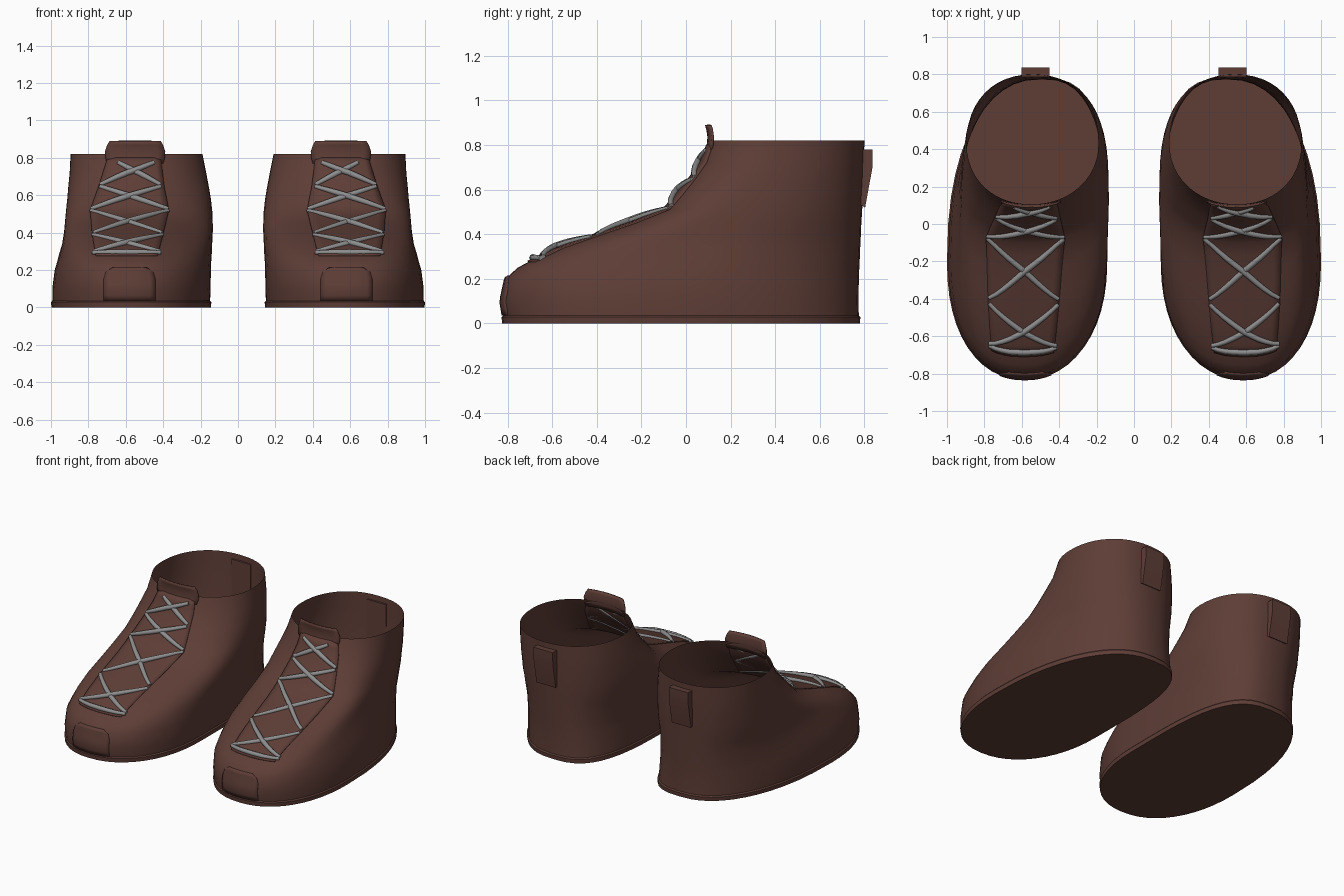
import bpy, bmesh, math
from mathutils import Vector
from mathutils.bvhtree import BVHTree

if "Cube" in bpy.data.objects:
    bpy.data.objects.remove(bpy.data.objects["Cube"])


def material(name, rgb):
    m = bpy.data.materials.new(name)
    m.diffuse_color = (*rgb, 1)
    m.use_nodes = True
    m.node_tree.nodes["Principled BSDF"].inputs["Base Color"].default_value = m.diffuse_color
    return m


LEATHER = material("brown_leather", (0.112, 0.047, 0.037))
LACE = material("grey_lace", (0.27, 0.27, 0.27))
SEG = 48


def finish(name, bm, thick=0, angle=40):
    """Turn a bmesh into a mirrored pair of smooth-shaded parts."""
    bmesh.ops.recalc_face_normals(bm, faces=bm.faces)
    me = bpy.data.meshes.new(name)
    bm.to_mesh(me)
    bm.free()
    me.materials.append(LEATHER)
    ob = bpy.data.objects.new(name, me)
    bpy.context.collection.objects.link(ob)
    bpy.ops.object.select_all(action='DESELECT')
    ob.select_set(True)
    bpy.context.view_layer.objects.active = ob
    bpy.ops.object.shade_smooth_by_angle(angle=math.radians(angle))
    if thick:
        s = ob.modifiers.new("thickness", 'SOLIDIFY')
        s.thickness = thick
        s.offset = 0
    ob.modifiers.new("pair", 'MIRROR').use_mirror_merge = False
    return ob


def outline(z, x0, x1, yf, yc, yb, n, grow=0):
    """Egg-shaped horizontal slice of the shoe."""
    cx, a = (x0 + x1) / 2, (x1 - x0) / 2 + grow
    tip = 0.585 - 0.035 * max(0, (z - 0.5) / 0.32)
    heel = 0.485 + 0.055 * min(1, z / 0.8)
    back_n = 2.6 - 0.4 * min(1, z / 0.8)
    pts = []
    for i in range(SEG):
        t = 2 * math.pi * i / SEG
        c, s = math.cos(t), math.sin(t)
        e = n if s < 0 else back_n
        px = math.copysign(abs(c) ** (2 / e), c)
        py = math.copysign(abs(s) ** (2 / e), s)
        b = (yb - yc if s > 0 else yc - yf) + grow
        shift = ((heel if s > 0 else tip) - cx) * py * py
        pts.append(Vector((cx + a * px + shift, yc + b * py, z)))
    return pts


def loft(bm, rings):
    loops = [[bm.verts.new(p) for p in r] for r in rings]
    for lo, hi in zip(loops, loops[1:]):
        for i in range(SEG):
            j = (i + 1) % SEG
            bm.faces.new((lo[i], lo[j], hi[j], hi[i]))
    return loops


# Upper: open shell; rows are z, x min, x max, y front, y widest, y back, squareness
ROWS = [
    (0.03, .150, .993, -.82, -.20, .775, 2.2),
    (0.10, .147, .993, -.832, -.20, .773, 2.2),
    (0.20, .145, .980, -.81, -.17, .775, 2.3),
    (0.25, .143, .965, -.755, -.12, .777, 2.4),
    (0.29, .140, .955, -.68, -.06, .779, 2.6),
    (0.34, .138, .940, -.57, .00, .781, 2.8),
    (0.40, .135, .930, -.40, .10, .784, 2.8),
    (0.45, .135, .925, -.25, .17, .786, 2.8),
    (0.51, .137, .920, -.10, .24, .790, 2.7),
    (0.58, .145, .913, -.04, .30, .792, 2.5),
    (0.64, .155, .908, .01, .35, .795, 2.4),
    (0.72, .170, .900, .065, .40, .797, 2.2),
    (0.82, .190, .895, .105, .43, .800, 2.1),
]
bm = bmesh.new()
loft(bm, [outline(*r) for r in ROWS])
bm.normal_update()
tree = BVHTree.FromBMesh(bm)
finish("upper", bm, angle=50)


def on_front(x, z, lift):
    """Point on the front of the upper, seen straight from the front, lifted off it."""
    hit, nor, _, _ = tree.ray_cast(Vector((x, -3, min(z, 0.815))), Vector((0, 1, 0)))
    if nor.y > 0:
        nor = -nor
    return hit + nor * lift


# Sole: thin slab whose top is the shoe floor
bm = bmesh.new()
base = ROWS[0][1:]
loops = loft(bm, [outline(0.0, *base, 0.004), outline(0.028, *base, 0.007), outline(0.036, *base, 0.0)])
bm.faces.new(loops[0])
bm.faces.new(loops[-1])
finish("sole", bm, angle=35)


def panel(name, rows, lift, cols=10, sub=4):
    """Patch laid over the front; rows are z, centre x, half width."""
    bm = bmesh.new()
    fine = []
    for a, b in zip(rows, rows[1:]):
        fine += [[p + (q - p) * k / sub for p, q in zip(a, b)] for k in range(sub)]
    fine.append(list(rows[-1]))
    grid = []
    for z, cx, hw in fine:
        line = [bm.verts.new(on_front(cx + hw * (2 * c / cols - 1), z, lift)) for c in range(cols + 1)]
        grid.append(line)
    for lo, hi in zip(grid, grid[1:]):
        for c in range(cols):
            bm.faces.new((lo[c], lo[c + 1], hi[c + 1], hi[c]))
    return finish(name, bm, thick=0.01)


panel("lace_panel", [(.275, .595, .165), (.39, .59, .19), (.515, .58, .21), (.64, .57, .175), (.80, .555, .14)], 0.002)
panel("toe_cap", [(.036, .58, .137), (.15, .58, .137), (.19, .58, .125), (.21, .58, .09)], 0.001)

# Tongue tip: curved flap standing above the opening
bm = bmesh.new()
grid = []
for z, hw, y in [(.77, .15, .092), (.80, .158, .098), (.835, .16, .101), (.87, .148, .096), (.89, .136, .09)]:
    grid.append([bm.verts.new((.55 + hw * u / 4, y + .02 * (u / 4) ** 2, z)) for u in range(-4, 5)])
for lo, hi in zip(grid, grid[1:]):
    for c in range(8):
        bm.faces.new((lo[c], lo[c + 1], hi[c + 1], hi[c]))
finish("tongue_tip", bm, thick=0.01)

# Heel tab: leaning pull strip on the back rim
bm = bmesh.new()
side = [(.785, .53), (.803, .52), (.836, .70), (.837, .78), (.785, .78)]
ends = [[bm.verts.new((x, y, z)) for y, z in side] for x in (.452, .602)]
for e in ends:
    bm.faces.new(e)
for i in range(5):
    j = (i + 1) % 5
    bm.faces.new((ends[0][i], ends[0][j], ends[1][j], ends[1][i]))
finish("heel_tab", bm, angle=30)

# Laces: criss-cross tubes between levels of z, centre x, half width
LEVELS = [(.285, .595, .18), (.385, .59, .185), (.515, .58, .205), (.645, .575, .16), (.775, .545, .095)]
runs = [((.415, .288), (.775, .288), 0.008)]
for k, ((z0, c0, w0), (z1, c1, w1)) in enumerate(zip(LEVELS, LEVELS[1:])):
    for s, lift in ((1, 0.008), (-1, 0.013)):
        runs.append(((c0 - s * w0, z0 + .008), (c1 + s * w1, z1 - .002), lift))
cu = bpy.data.curves.new("laces", 'CURVE')
cu.dimensions = '3D'
cu.bevel_depth = 0.016
cu.bevel_resolution = 2
cu.use_fill_caps = True
cu.materials.append(LACE)
N = 11
for (xa, za), (xb, zb), lift in runs:
    for mirror in (1, -1):
        sp = cu.splines.new('POLY')
        sp.points.add(N - 1)
        for i, p in enumerate(sp.points):
            t = i / (N - 1)
            bump = math.sin(math.pi * t)
            v = on_front(xa + (xb - xa) * t, za + (zb - za) * t, 0.006 + (lift - 0.006) * bump)
            p.co = (v.x * mirror, v.y, v.z, 1)
            p.radius = 0.7 + 0.3 * bump
        sp.use_smooth = True
bpy.context.collection.objects.link(bpy.data.objects.new("laces", cu))
